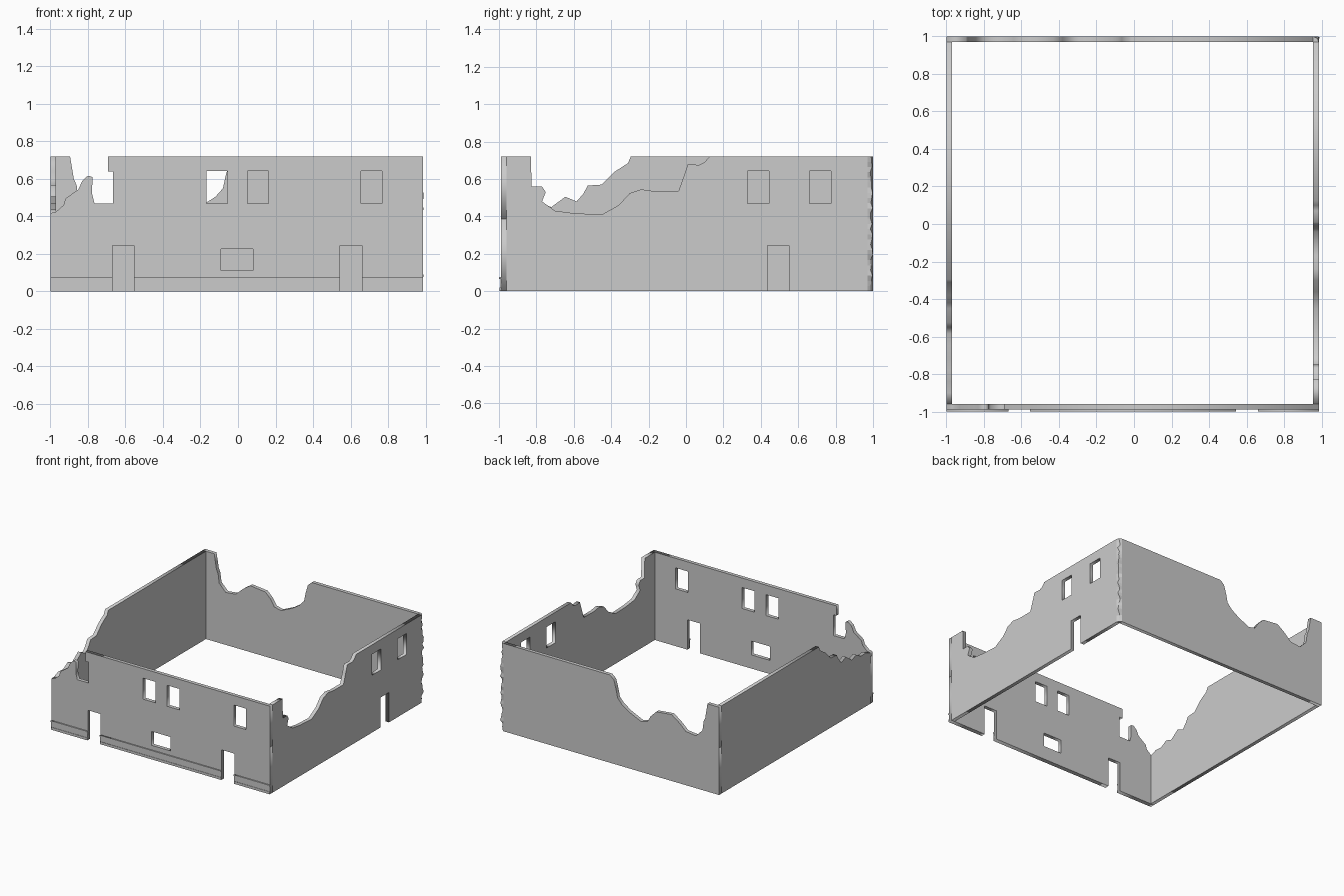
import bpy, bmesh, random
from mathutils import Matrix

if "Cube" in bpy.data.objects:
    bpy.data.objects.remove(bpy.data.objects["Cube"])

random.seed(4)
TOP, MID = 0.72, 0.385


def rect(a, b, z0, z1):
    return [(a, z0), (b, z0), (b, z1), (a, z1)]


def wall(name, outline, side, w0, w1, holes=()):
    """Flat slab with holes, cut from a profile; side 'y' runs along x, side 'x' runs along y."""
    cu = bpy.data.curves.new(name, 'CURVE')
    cu.dimensions = '2D'
    cu.fill_mode = 'BOTH'
    cu.extrude = (w1 - w0) / 2
    for pts in [outline, *holes]:
        sp = cu.splines.new('POLY')
        sp.points.add(len(pts) - 1)
        for p, (u, v) in zip(sp.points, pts):
            p.co = (u, v, 0, 1)
        sp.use_cyclic_u = True
    ob = bpy.data.objects.new(name, cu)
    bpy.context.collection.objects.link(ob)
    c = (w0 + w1) / 2
    if side == 'y':
        ob.matrix_world = Matrix(((1, 0, 0, 0), (0, 0, -1, c), (0, 1, 0, 0), (0, 0, 0, 1)))
    else:
        ob.matrix_world = Matrix(((0, 0, 1, c), (1, 0, 0, 0), (0, 1, 0, 0), (0, 0, 0, 1)))
    bpy.ops.object.select_all(action='DESELECT')
    ob.select_set(True)
    bpy.context.view_layer.objects.active = ob
    bpy.ops.object.convert(target='MESH')
    return ob


def lower(a, b, doors=()):
    """Ground floor outline with door notches."""
    pts = [(a, 0)]
    for d0, d1 in doors:
        pts += [(d0, 0), (d0, 0.245), (d1, 0.245), (d1, 0)]
    return pts + [(b, 0), (b, MID), (a, MID)]


def upper(a, b, broken):
    """Upper floor outline; broken is the ragged top edge from b's side to a's side."""
    return [(a, MID), (b, MID)] + broken


# front wall, two storeys
doors = [(-0.67, -0.555), (0.545, 0.66)]
wall("front_wall_lower", lower(-1, 0.985, doors), 'y', -0.99, -0.96,
     [rect(-0.09, 0.08, 0.112, 0.226)])
front_break = [(0.985, TOP), (-0.692, TOP), (-0.692, 0.64), (-0.665, 0.64), (-0.665, 0.47),
               (-0.765, 0.47), (-0.778, 0.52), (-0.776, 0.61), (-0.80, 0.617), (-0.83, 0.59),
               (-0.85, 0.545), (-0.92, 0.495), (-0.93, 0.46), (-0.97, 0.425), (-1, 0.417)]
wall("front_wall_upper", upper(-1, 0.985, front_break), 'y', -0.99, -0.96,
     [rect(u, u + 0.112, 0.47, 0.642) for u in (-0.168, 0.05, 0.656)])

# base moulding on the front, interrupted by the doors
for a, b in [(-1, -0.67), (-0.555, 0.545), (0.66, 0.985)]:
    for name, z0, z1, y in [("plinth_foot", 0, 0.02, -0.996), ("plinth_panel", 0.02, 0.066, -0.993),
                            ("plinth_ledge", 0.066, 0.075, -1.0)]:
        wall(name, rect(a, b, z0, z1), 'y', y, -0.99)

# back wall
wall("back_wall_lower", lower(-1, 0.955), 'y', 0.97, 1.0)
back_break = [(0.955, TOP), (-0.01, TOP), (-0.045, 0.69), (-0.065, 0.62), (-0.08, 0.55),
              (-0.12, 0.505), (-0.19, 0.46), (-0.29, 0.415), (-0.35, 0.43), (-0.38, 0.48),
              (-0.43, 0.53), (-0.57, 0.545), (-0.64, 0.495), (-0.70, 0.44), (-0.79, 0.43),
              (-0.85, 0.49), (-0.86, 0.565), (-0.875, 0.60), (-0.885, 0.66), (-0.895, TOP), (-1, TOP)]
wall("back_wall_upper", upper(-1, 0.955, back_break), 'y', 0.97, 1.0)

# right wall
wall("right_wall_lower", lower(-0.96, 0.97, [(0.437, 0.55)]), 'x', 0.955, 0.985)
right_break = [(0.97, TOP), (0.125, TOP), (0.10, 0.69), (0.07, 0.675), (0.01, 0.68), (-0.01, 0.62),
               (-0.04, 0.535), (-0.17, 0.535), (-0.24, 0.545), (-0.30, 0.525), (-0.36, 0.46),
               (-0.45, 0.41), (-0.60, 0.417), (-0.70, 0.43), (-0.77, 0.48), (-0.75, 0.53),
               (-0.77, 0.56), (-0.825, 0.56), (-0.83, TOP), (-0.96, TOP)]
wall("right_wall_upper", upper(-0.96, 0.97, right_break), 'x', 0.955, 0.985,
     [rect(u, u + 0.114, 0.47, 0.642) for u in (0.33, 0.66)])

# left wall
wall("left_wall_lower", lower(-0.96, 0.97), 'x', -1.0, -0.97)
left_break = [(0.97, TOP), (-0.295, TOP), (-0.31, 0.685), (-0.38, 0.64), (-0.42, 0.60), (-0.45, 0.57),
              (-0.525, 0.565), (-0.55, 0.52), (-0.585, 0.48), (-0.645, 0.505), (-0.72, 0.45),
              (-0.78, 0.47), (-0.84, 0.435), (-0.90, 0.44), (-0.96, 0.417)]
wall("left_wall_upper", upper(-0.96, 0.97, left_break), 'x', -1.0, -0.97)

# chipped corner post joining right and back walls
bm = bmesh.new()
rings = []
n = 26
for i in range(n + 1):
    z = TOP * i / n
    j, k = random.uniform(-0.016, 0.005), random.uniform(-0.016, 0.0)
    rings.append([bm.verts.new(p) for p in
                  [(0.955, 0.97, z), (0.985, 0.97, z), (0.985 + j, 1.0 + k, z), (0.955, 1.0, z)]])
for lo, hi in zip(rings, rings[1:]):
    for s in range(4):
        t = (s + 1) % 4
        bm.faces.new((lo[s], lo[t], hi[t], hi[s]))
bm.faces.new(rings[0][::-1])
bm.faces.new(rings[-1])
bmesh.ops.recalc_face_normals(bm, faces=bm.faces)
me = bpy.data.meshes.new("chipped_corner")
bm.to_mesh(me)
bm.free()
bpy.context.collection.objects.link(bpy.data.objects.new("chipped_corner", me))
